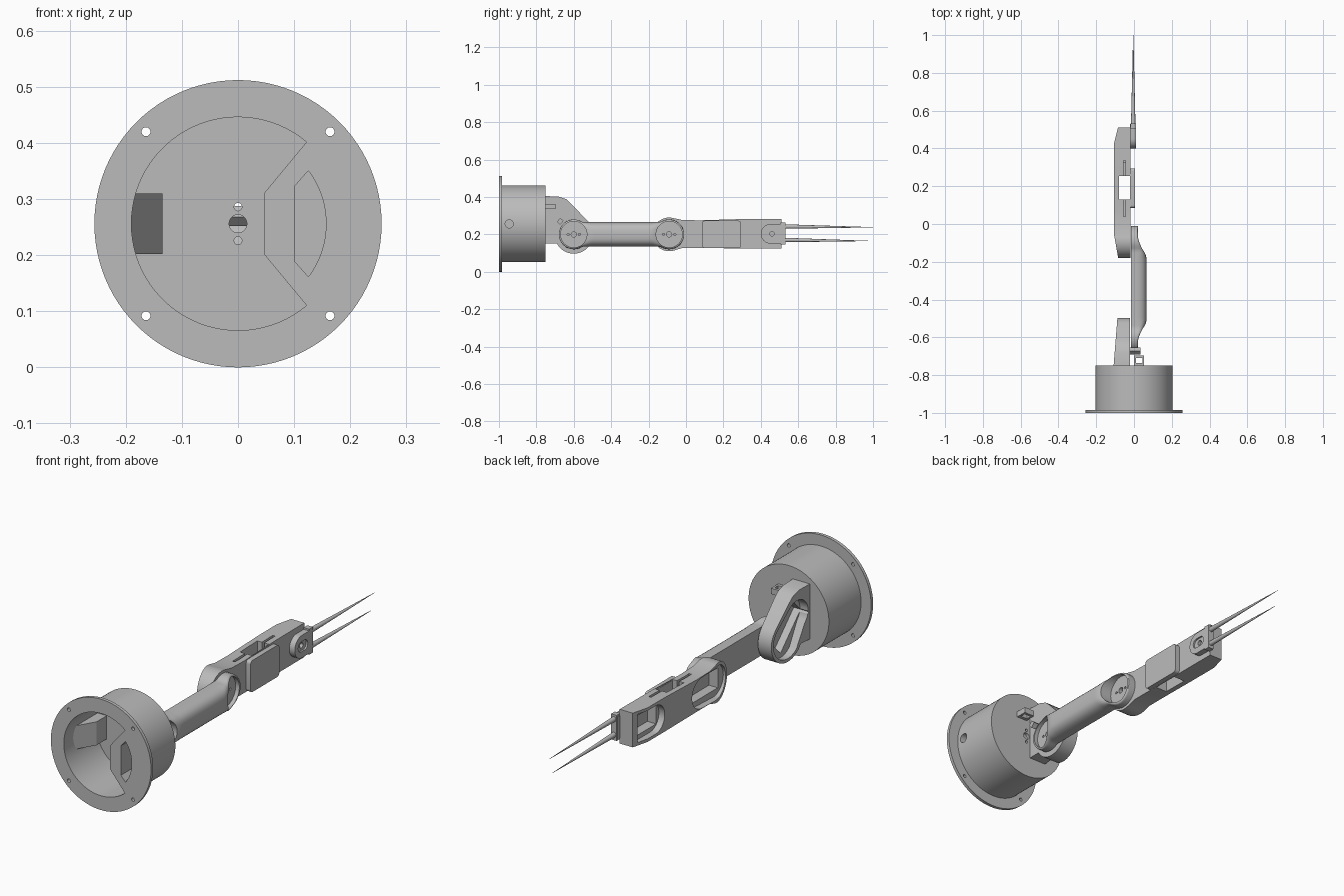
import bpy, bmesh
from math import sin, cos, pi, radians, sqrt
from mathutils import Vector

cube = bpy.data.objects.get("Cube")
if cube:
    bpy.data.objects.remove(cube, do_unlink=True)

GREY = (0.5, 0.5, 0.5, 1)
mat = bpy.data.materials.new("plain grey")
mat.use_nodes = True
mat.diffuse_color = GREY
mat.node_tree.nodes["Principled BSDF"].inputs["Base Color"].default_value = GREY
parts = []


def add(name, bm):
    bmesh.ops.recalc_face_normals(bm, faces=bm.faces)
    me = bpy.data.meshes.new(name)
    bm.to_mesh(me)
    bm.free()
    me.materials.append(mat)
    ob = bpy.data.objects.new(name, me)
    bpy.context.collection.objects.link(ob)
    parts.append(ob)
    return ob


def prism(name, pts, axis, a, b):
    """Extrude an outline along an axis; the outline uses the other two axes in order."""
    def place(p, d):
        c = list(p)
        c.insert("xyz".index(axis), d)
        return c
    bm = bmesh.new()
    lo = [bm.verts.new(place(p, a)) for p in pts]
    hi = [bm.verts.new(place(p, b)) for p in pts]
    bm.faces.new(lo)
    bm.faces.new(hi)
    for i in range(len(pts)):
        j = (i + 1) % len(pts)
        bm.faces.new((lo[i], lo[j], hi[j], hi[i]))
    return add(name, bm)


def arc(cx, cy, r, a0, a1, n=24):
    return [(cx + r * cos(radians(a0 + (a1 - a0) * i / n)),
             cy + r * sin(radians(a0 + (a1 - a0) * i / n))) for i in range(n + 1)]


def circle(cx, cy, r, n=32):
    return arc(cx, cy, r, 0, 360, n)[:-1]


def rect(x0, x1, y0, y1):
    return [(x0, y0), (x1, y0), (x1, y1), (x0, y1)]


def rounded(x0, x1, y0, y1, r):
    return (arc(x1 - r, y1 - r, r, 0, 90, 6) + arc(x0 + r, y1 - r, r, 90, 180, 6)
            + arc(x0 + r, y0 + r, r, 180, 270, 6) + arc(x1 - r, y0 + r, r, 270, 360, 6))


def boolean(ob, others, op="DIFFERENCE"):
    for other in others:
        m = ob.modifiers.new(op, "BOOLEAN")
        m.operation, m.object, m.solver = op, other, "EXACT"
        bpy.context.view_layer.update()
        ev = ob.evaluated_get(bpy.context.evaluated_depsgraph_get())
        me = bpy.data.meshes.new_from_object(ev)
        ob.modifiers.clear()
        ob.data = me
        parts.remove(other)
        bpy.data.objects.remove(other, do_unlink=True)


def cut(ob, axis, *cuts):
    boolean(ob, [prism("cutter", p, axis, a, b) for p, a, b in cuts])


# Base: flanged round housing with an open front
ZC = 0.256
base = prism("base_housing", circle(0, ZC, 0.205, 96), "y", -0.995, -0.75)
flange = prism("base_flange", circle(0, ZC, 0.256, 96), "y", -1, -0.985)
boolean(base, [flange], "UNION")
cavity = arc(0, ZC, 0.19, 50, 310, 60) + [(0.047, ZC - 0.055), (0.047, ZC + 0.055)]
pocket = [(0.102, ZC + 0.068), (0.102, ZC - 0.068)] + arc(0, ZC, 0.157, -37, 37)
bolts = [(circle(sx * 0.164, ZC + sz * 0.164, 0.008, 16), -1.1, -0.9)
         for sx in (-1, 1) for sz in (-1, 1)]
hub = [(circle(0, ZC + dz, r, 20), -0.9, -0.7) for dz, r in ((0, 0.016), (0.03, 0.007), (-0.03, 0.007))]
cut(base, "y", (cavity, -1.1, -0.765), (pocket, -1.1, -0.79), *bolts, *hub)
cut(base, "x", (circle(-0.945, ZC, 0.022, 20), 0.14, 0.3))
prism("base_inner_ramp", [(-0.195, -0.94), (-0.135, -0.84), (-0.135, -0.76), (-0.195, -0.76)],
      "z", 0.202, 0.31)

# Shoulder bracket: slanted motor holder
SY, EY, JZ = -0.6, -0.09, 0.2
outline = arc(SY, JZ, 0.103, -140, 45, 36) + [(-0.615, 0.365), (-0.64, 0.388), (-0.68, 0.402),
                                             (-0.755, 0.405), (-0.755, 0.15), (-0.69, 0.15)]
bracket = prism("shoulder_bracket", outline, "x", -0.11, -0.02)
for v in bracket.data.vertices:
    if v.co.x < -0.1:
        v.co.x = -0.108 + (v.co.y + 0.75) * 0.08
slot = arc(SY, JZ, 0.088, -135, 45) + arc(-0.668, 0.288, 0.07, 45, 225)
u, w = Vector((-0.7, 0.7)), Vector((0.7, 0.7))
mid = Vector((-0.635, 0.24))
box = [tuple(mid + u * a * 0.105 + w * b * 0.05) for a, b in ((-1, -1), (1, -1), (1, 1), (-1, 1))]
cut(bracket, "x", (slot, -0.2, -0.065), (box, -0.2, -0.03))


# Upper arm: lofted D-shaped bar with a disc at each end
def arm_section(y):
    near = min(abs(y - SY), abs(y - EY))
    h = sqrt(max(0.0064 - near ** 2, 0.0))
    inside = SY < y < EY
    if inside:
        h = max(h, 0.066)
    end = min(y + 0.68, -0.01 - y)
    f = min(max((end - 0.05) / 0.13, 0), 1)
    f = f * f * (3 - 2 * f)
    k = 2 / (10 - 7 * f)
    ring = []
    for i in range(17):
        t = pi * (i / 16 - 0.5)
        s = sin(t)
        ring.append((-0.015 + (0.036 + 0.046 * f) * max(cos(t), 0) ** k, y,
                     JZ + h * (1 if s > 0 else -1) * abs(s) ** k))
    return ring


ends = [0.08 * cos(radians(a)) for a in (8, 18, 28, 38, 50, 62, 76)]
steps = ([SY - e for e in ends] + [SY + (EY - SY) * i / 40 for i in range(41)]
         + [EY + e for e in reversed(ends)])
bm = bmesh.new()
rings = [[bm.verts.new(p) for p in arm_section(y)] for y in steps]
bm.faces.new(rings[0])
bm.faces.new(rings[-1])
for r0, r1 in zip(rings, rings[1:]):
    for i in range(17):
        j = (i + 1) % 17
        bm.faces.new((r0[i], r0[j], r1[j], r1[i]))
arm = add("upper_arm", bm)
for cy in (SY, EY):
    cut(arm, "x", (circle(cy, JZ, 0.07, 48), 0.002, 0.2),
        *[(circle(cy + d, JZ, r, 16), -0.1, 0.1) for d, r in ((0, 0.014), (0.03, 0.006), (-0.03, 0.006))])

# Forearm: motor housing outline trimmed to its plan shape
side = [(0.51, 0.283), (0.3, 0.282), (0.07, 0.275), (-0.02, 0.277)] + arc(EY, JZ, 0.09, 75, 285, 40) \
    + [(-0.02, 0.127), (0.07, 0.127), (0.3, 0.125), (0.51, 0.125)]
forearm = prism("forearm", side, "x", -0.2, -0.018)
plan = [(-0.08, -0.2), (0, -0.2), (0, 0.6), (-0.085, 0.6), (-0.085, 0.51), (-0.105, 0.43), (-0.105, -0.06)]
boolean(forearm, [prism("plan", plan, "z", 0, 0.5)], "INTERSECT")
elbow_slot = arc(EY, JZ, 0.075, 90, 270) + arc(0.035, JZ, 0.07, -90, 90)
wrist_slot = arc(0.37, 0.204, 0.065, 90, 270) + [(0.485, 0.139), (0.485, 0.269)]
cut(forearm, "x", (elbow_slot, -0.3, -0.075), (wrist_slot, -0.3, -0.075),
    (rect(-0.125, 0.075, 0.155, 0.247), -0.3, -0.03), (rect(0.325, 0.475, 0.16, 0.25), -0.3, -0.03))
cut(forearm, "z", (rect(-0.08, -0.021, 0.13, 0.255), 0, 0.5),
    (rect(-0.056, -0.044, 0.24, 0.335), 0.25, 0.5), (rect(-0.056, -0.044, 0.04, 0.14), 0.25, 0.5))
prism("forearm_side_panel", rounded(0.085, 0.295, 0.127, 0.273, 0.015), "x", -0.022, 0.005)

# Gripper: wrist tab, cross bar and two tapered prongs
tab = prism("gripper_tab", arc(0.452, 0.203, 0.052, 90, 270) + [(0.53, 0.151), (0.53, 0.255)],
            "x", -0.02, 0.01)
cut(tab, "x", (rounded(0.425, 0.495, 0.18, 0.226, 0.022), 0.002, 0.1),
    (circle(0.46, 0.203, 0.012, 16), -0.1, 0.1))
prism("gripper_bar", rect(0.505, 0.532, 0.145, 0.263), "x", -0.018, 0.01)
for name, z0, z1, tip in (("upper_prong", 0.242, 0.238, 1), ("lower_prong", 0.17, 0.165, 0.98)):
    prong = prism(name, circle(-0.004, z0, 0.012, 12), "y", 0.525, tip)
    for v in prong.data.vertices:
        if v.co.y > 0.8:
            v.co.x = -0.004 + (v.co.x + 0.004) * 0.06
            v.co.z = z1 + (v.co.z - z0) * 0.06

# Cable clips on the housing and shoulder
clip = prism("base_cable_clip", rect(0, 0.054, -0.755, -0.697), "z", 0.335, 0.362)
cut(clip, "z", (rect(0.01, 0.044, -0.735, -0.71), 0, 1))
clip = prism("shoulder_cable_clip", [(-0.69, 0.268), (-0.672, 0.288), (-0.655, 0.272), (-0.673, 0.252)],
             "x", -0.03, 0.035)
cut(clip, "x", (rect(-0.679, -0.666, 0.264, 0.276), -0.01, 0.025))

# Smooth the round surfaces, keep the edges crisp
bpy.ops.object.select_all(action="DESELECT")
for ob in parts:
    ob.select_set(True)
bpy.context.view_layer.objects.active = parts[0]
bpy.ops.object.shade_smooth_by_angle(angle=radians(30))
